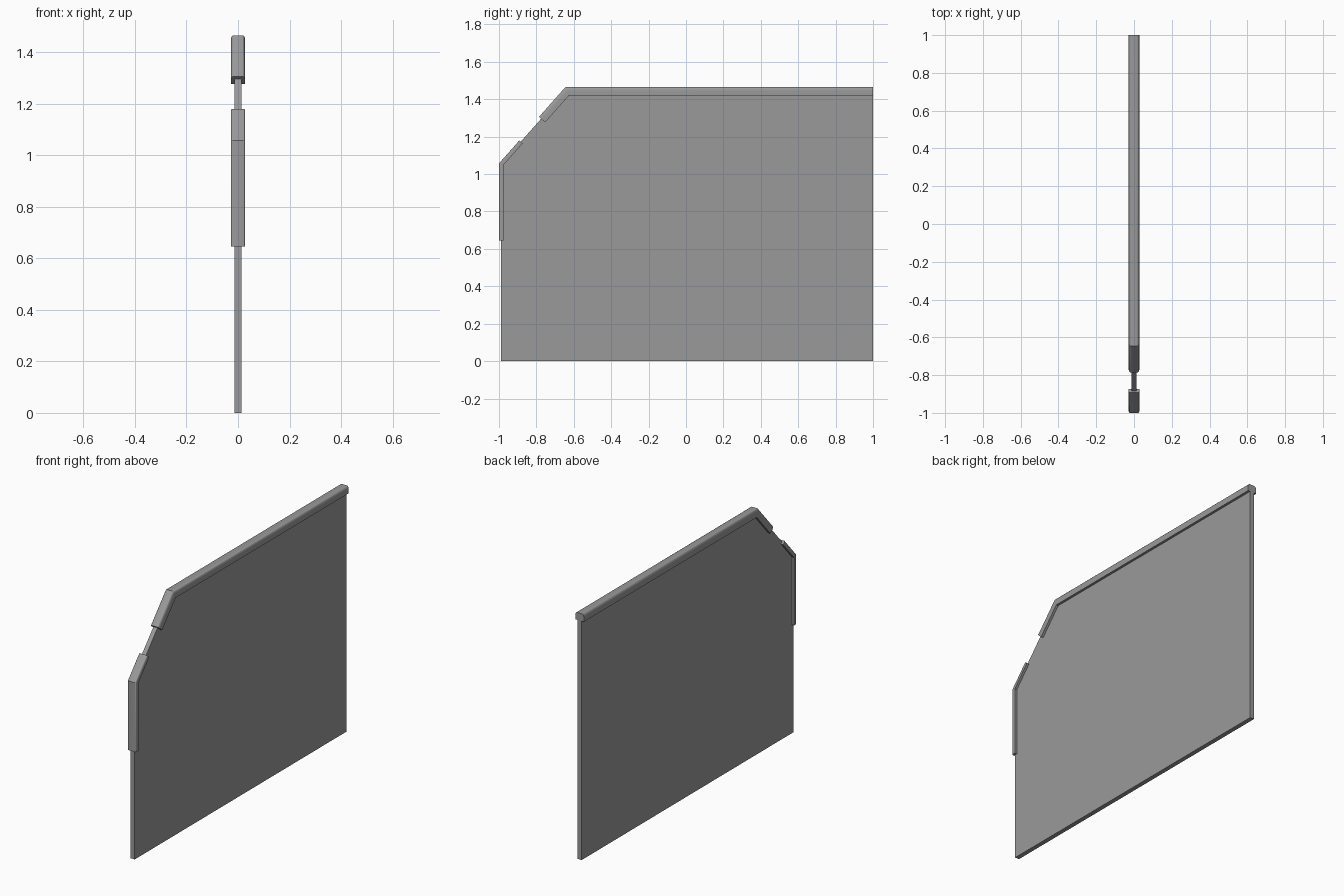
import bpy, bmesh, math
from mathutils import Vector

cube = bpy.data.objects.get("Cube")
if cube:
    bpy.data.objects.remove(cube, do_unlink=True)

grey = bpy.data.materials.new("neutral grey")
grey.use_nodes = True
colour = (0.32, 0.32, 0.32, 1)
grey.diffuse_color = colour
grey.node_tree.nodes["Principled BSDF"].inputs["Base Color"].default_value = colour

# Panel outline corners in the (y, z) plane
FRONT, BACK, TOP = -0.99, 1.0, 1.45
low_corner = Vector((FRONT, 1.053))
high_corner = Vector((-0.638, TOP))


def on_slope(y):
    """Point on the sloping edge at a given y."""
    t = (y - low_corner.x) / (high_corner.x - low_corner.x)
    return low_corner.lerp(high_corner, t)


def sweep(name, rings):
    """Skin a row of closed rings, cap both ends and shade by angle."""
    bm = bmesh.new()
    loops = [[bm.verts.new(p) for p in ring] for ring in rings]
    n = len(loops[0])
    for a, b in zip(loops, loops[1:]):
        for i in range(n):
            j = (i + 1) % n
            bm.faces.new((a[i], a[j], b[j], b[i]))
    bm.faces.new(loops[0])
    bm.faces.new(loops[-1])
    bmesh.ops.recalc_face_normals(bm, faces=bm.faces)
    mesh = bpy.data.meshes.new(name)
    bm.to_mesh(mesh)
    bm.free()
    mesh.materials.append(grey)
    obj = bpy.data.objects.new(name, mesh)
    bpy.context.collection.objects.link(obj)
    bpy.ops.object.select_all(action="DESELECT")
    obj.select_set(True)
    bpy.context.view_layer.objects.active = obj
    bpy.ops.object.shade_smooth_by_angle(angle=math.radians(35))
    return obj


def edge_trim(name, path, half, inner, outer, round_x, round_d, steps=5):
    """Round-shouldered strip over an edge, mitred at the path corners."""
    arc = [math.pi / 2 * i / steps for i in range(steps + 1)]
    right = [(half - round_x + round_x * math.cos(a),
              outer - round_d + round_d * math.sin(a)) for a in arc]
    side = [(half, -inner)] + right
    section = side + [(-x, d) for x, d in reversed(side)]

    # Outward normal of each stretch, running from front to back
    normals = []
    for a, b in zip(path, path[1:]):
        t = (b - a).normalized()
        normals.append(Vector((-t.y, t.x)))
    rings = []
    for i, p in enumerate(path):
        n1 = normals[max(i - 1, 0)]
        n2 = normals[min(i, len(normals) - 1)]
        mitre = (n1 + n2) / (1 + n1.dot(n2))
        rings.append([(x, p.x + mitre.x * d, p.y + mitre.y * d) for x, d in section])
    return sweep(name, rings)


# Flat panel with one cut corner
outline = [Vector((FRONT, 0)), low_corner, high_corner, Vector((BACK, TOP)), Vector((BACK, 0))]
sweep("panel", [[(x, p.x, p.y) for p in outline] for x in (-0.0135, 0.0135)])

# Long trim along the top and down the upper slope
edge_trim("top_trim", [on_slope(-0.775), high_corner, Vector((BACK, TOP))],
          0.028, 0.029, 0.015, 0.010, 0.020)

# Short trim up the front edge and over the lower slope
edge_trim("front_trim", [Vector((FRONT, 0.645)), low_corner, on_slope(-0.884)],
          0.028, 0.014, 0.010, 0.006, 0.010)
